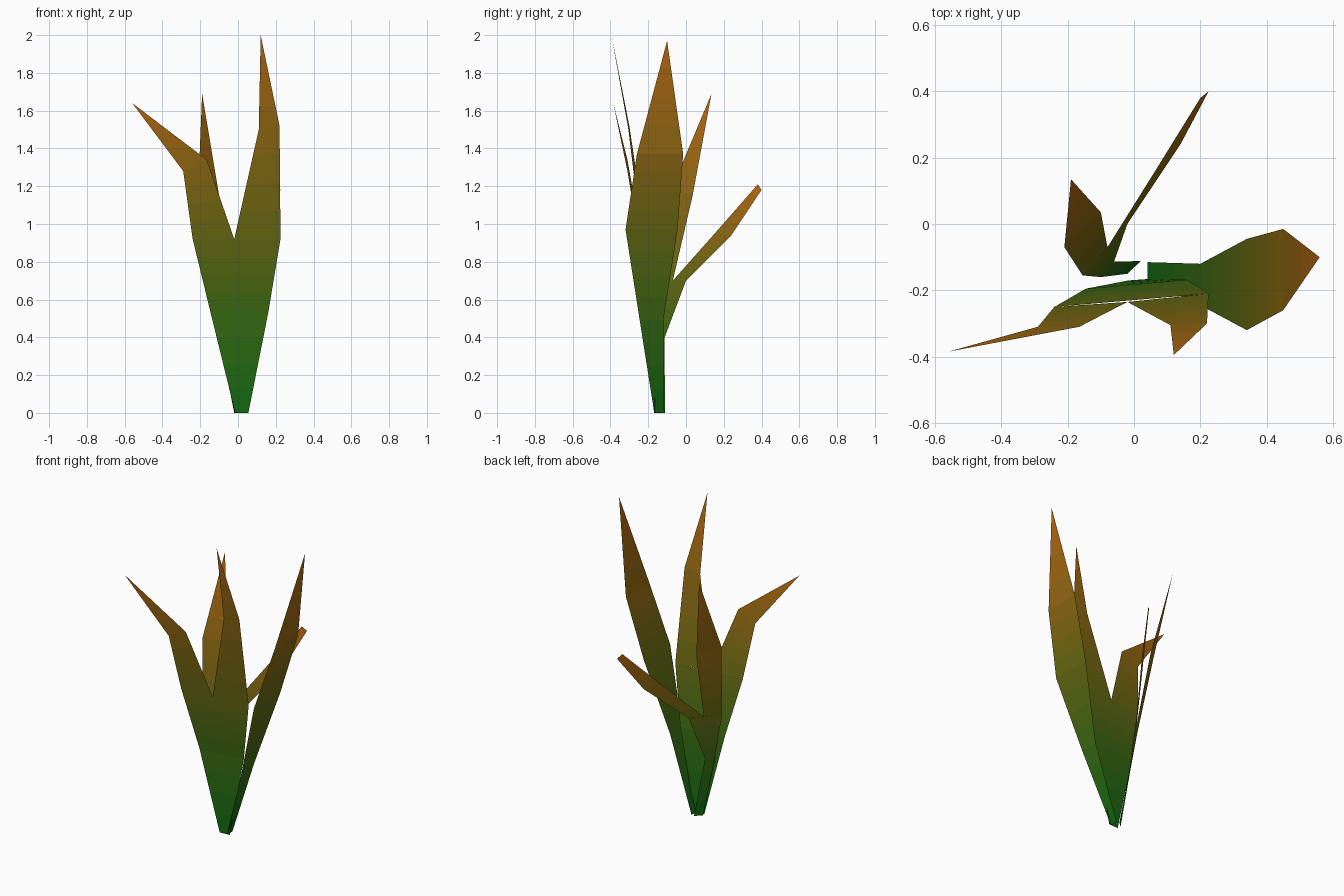
import bpy, bmesh
from mathutils import Vector

if "Cube" in bpy.data.objects:
    bpy.data.objects.remove(bpy.data.objects["Cube"])

BANDS = 16   # colour steps from green base to orange tip
STEPS = 4    # strips between two neighbouring rows


def to_linear(c):
    return c / 12.92 if c <= 0.04045 else ((c + 0.055) / 1.055) ** 2.4


# Gradient materials shared by all blades
materials = []
for i in range(BANDS):
    t = (i + 0.5) / BANDS
    red = (15 + (190 - 15) * t) / 255
    m = bpy.data.materials.new(f"leaf_band_{i}")
    m.diffuse_color = (to_linear(red), to_linear(106 / 255), to_linear(18 / 255), 1)
    m.use_nodes = True
    m.node_tree.nodes["Principled BSDF"].inputs["Base Color"].default_value = m.diffuse_color
    materials.append(m)


def add_strip(bm, rows, first):
    """Ribbon through (left, right) rows; row number / 4 sets the colour."""
    for i, (a, b) in enumerate(zip(rows, rows[1:])):
        (l0, r0), (l1, r1) = [[Vector(p) for p in row] for row in (a, b)]
        for s in range(STEPS):
            u, v = s / STEPS, (s + 1) / STEPS
            quad = [l0.lerp(l1, u), r0.lerp(r1, u), r0.lerp(r1, v), l0.lerp(l1, v)]
            if (quad[2] - quad[3]).length < 1e-5:
                quad.pop()
            f = bm.faces.new([bm.verts.new(p) for p in quad])
            t = (first + i + (u + v) / 2) / 4
            f.material_index = min(BANDS - 1, int(t * BANDS))
            f.normal_update()
            if f.normal.z < 0:
                f.normal_flip()


def make_blade(name, strips):
    bm = bmesh.new()
    for first, rows in strips:
        add_strip(bm, rows, first)
    bmesh.ops.remove_doubles(bm, verts=bm.verts, dist=1e-4)
    mesh = bpy.data.meshes.new(name)
    bm.to_mesh(mesh)
    bm.free()
    for m in materials:
        mesh.materials.append(m)
    bpy.context.collection.objects.link(bpy.data.objects.new(name, mesh))


# Single broad blade leaning right
tip = (0.56, -0.10, 1.97)
make_blade("right_blade", [(0, [
    ((0.04, -0.168, 0), (0.04, -0.115, 0)),
    ((0.20, -0.245, 0.49), (0.20, -0.12, 0.49)),
    ((0.34, -0.32, 0.97), (0.34, -0.045, 0.97)),
    ((0.45, -0.26, 1.37), (0.45, -0.015, 1.37)),
    (tip, tip)])])

# Front blade, split into two points
left, fork, right = (-0.24, -0.25, 0.92), (-0.02, -0.235, 0.92), (0.225, -0.21, 0.92)
tip_l, tip_r = (-0.56, -0.385, 1.64), (0.12, -0.395, 2.0)
make_blade("front_forked_blade", [
    (0, [((-0.015, -0.17, 0), (0.055, -0.165, 0)),
         ((-0.145, -0.195, 0.53), (0.16, -0.168, 0.53)),
         (left, right)]),
    (2, [(left, fork), ((-0.29, -0.31, 1.28), (-0.165, -0.31, 1.34)), (tip_l, tip_l)]),
    (2, [(fork, right), ((0.11, -0.305, 1.5), (0.22, -0.30, 1.52)), (tip_r, tip_r)])])

# Rear blade, split into a pointed leaf and a narrow drooping leaf
left, fork, right = (-0.155, -0.155, 0.7), (-0.08, -0.07, 0.7), (-0.02, 0.0, 0.7)
tip = (-0.19, 0.135, 1.69)
make_blade("rear_forked_blade", [
    (0, [((-0.02, -0.15, 0), (0.02, -0.112, 0)),
         ((-0.10, -0.16, 0.4), (-0.06, -0.113, 0.4)),
         (left, right)]),
    (2, [(left, fork), ((-0.21, -0.07, 1.2), (-0.10, 0.035, 1.15)), (tip, tip)]),
    (2, [(fork, right), ((0.07, 0.17, 0.97), (0.14, 0.24, 0.94)),
         ((0.20, 0.38, 1.21), (0.225, 0.40, 1.18))])])
